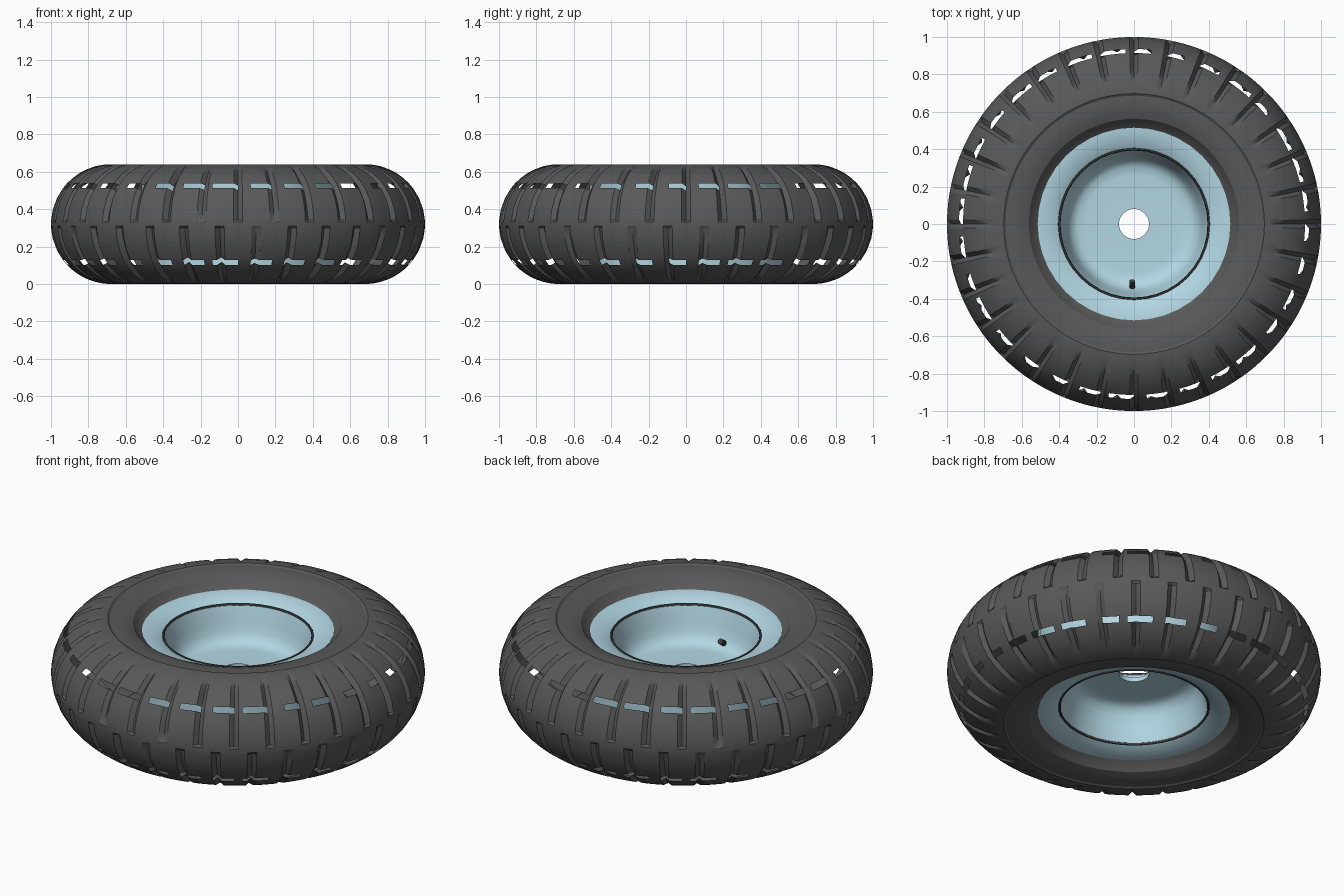
import bpy, bmesh, math, random

if "Cube" in bpy.data.objects:
    bpy.data.objects.remove(bpy.data.objects["Cube"])

random.seed(4)
MID = 0.32            # height of the wheel's middle plane
TUBE_R, TUBE = 0.68, 0.32
LUGS, STEPS = 32, 8   # tread lugs round the tyre, columns per lug


def material(name, rgb):
    m = bpy.data.materials.new(name)
    m.diffuse_color = (*rgb, 1)
    m.use_nodes = True
    m.node_tree.nodes["Principled BSDF"].inputs["Base Color"].default_value = m.diffuse_color
    return m


rubber = material("rubber", (0.1, 0.1, 0.1))
paint = material("pale_blue_paint", (0.45, 0.68, 0.77))
dark = material("dark_trim", (0.05, 0.05, 0.05))


def finish(ob, mat, angle=30):
    ob.data.materials.append(mat)
    bpy.ops.object.select_all(action='DESELECT')
    ob.select_set(True)
    bpy.context.view_layer.objects.active = ob
    bpy.ops.object.shade_smooth_by_angle(angle=math.radians(angle))


def lathe(name, rows, cols, point, mat, keep=lambda r, c: True, closed=False):
    """Skin rings of points; point(row, column) gives radius and height."""
    bm = bmesh.new()
    grid = []
    for r in range(rows):
        ring = []
        for c in range(cols):
            a = 2 * math.pi * c / cols
            rad, z = point(r, c)
            ring.append(bm.verts.new((rad * math.cos(a), rad * math.sin(a), z)))
        grid.append(ring)
    for r in range(rows if closed else rows - 1):
        lo, hi = grid[r], grid[(r + 1) % rows]
        for c in range(cols):
            d = (c + 1) % cols
            if keep(r, c):
                bm.faces.new((lo[c], lo[d], hi[d], hi[c]))
    me = bpy.data.meshes.new(name)
    bm.to_mesh(me)
    bm.free()
    ob = bpy.data.objects.new(name, me)
    bpy.context.collection.objects.link(ob)
    finish(ob, mat)
    return ob


# Tyre half section: (angle round the tube, groove depth, inset from the tube)
half = [(2, 0, 0), (4, .02, 0), (14, .025, 0), (26, .025, 0), (37, .022, 0),
        (43, .022, 0), (50, .03, 0), (58, .028, 0), (66, .02, 0), (75, .01, 0),
        (82, 0, 0), (87, 0, 0), (89, 0, .007), (97, 0, .004), (105, 0, .003), (112, 0, .004)]
bead = [(.545, .592), (.528, .575), (.505, .558)]

section = []   # (radius, height, angle, groove depth)
for deg, depth, inset in half:
    a = math.radians(deg)
    t = TUBE - inset
    section.append((TUBE_R + t * math.cos(a), t * math.sin(a), a, depth))
section += [(r, z - MID, 0, 0) for r, z in bead]
section = [(r, -z, -a, d) for r, z, a, d in reversed(section)] + section
lug_scale = [[random.uniform(.6, 1.15) for _ in range(LUGS)] for _ in range(2)]


def tyre_point(row, col):
    r, z, a, depth = section[row]
    top = z > 0
    # grooves on the lower half are staggered by half a lug
    c = (col + (0 if top else STEPS // 2)) % (LUGS * STEPS)
    if c % STEPS == 0 and depth:
        d = depth * lug_scale[top][c // STEPS]
        r -= d * math.cos(a)
        z -= d * math.sin(a)
    return r, z + MID


# Open slits between the centre tread and both shoulders
n = len(section)
slits = (n // 2 + 4, n // 2 - 6)
bridges = [random.choice((2, 3, 4)) for _ in range(LUGS)]


def tyre_keep(row, col):
    return row not in slits or (col % STEPS) < bridges[col // STEPS]


lathe("tyre", n, LUGS * STEPS, tyre_point, rubber, tyre_keep)

# Rim: flange, dished wall and centre disc with axle hole, same on both sides
top = [(.515, .568), (.49, .566), (.45, .556), (.41, .54), (.395, .53), (.385, .50),
       (.37, .44), (.355, .39), (.335, .355), (.305, .337), (.26, .333), (.08, .333)]
rim = top + [(r, 2 * MID - z) for r, z in reversed(top)]
lathe("rim", len(rim), 40, lambda r, c: rim[r], paint, closed=True)

# Dark seam rings at the lip of each dish
for name, z in (("upper_seam_ring", .535), ("lower_seam_ring", .105)):
    bpy.ops.mesh.primitive_torus_add(major_radius=.40, minor_radius=.007, location=(0, 0, z),
                                     major_segments=40, minor_segments=6)
    ob = bpy.context.object
    ob.name = name
    finish(ob, dark, 60)

# Valve stem low on the dish wall
bpy.ops.mesh.primitive_cylinder_add(vertices=10, radius=.016, depth=.06,
                                    location=(-.01, -.33, .37), rotation=(math.radians(-55), 0, 0))
valve = bpy.context.object
valve.name = "valve_stem"
finish(valve, dark)
